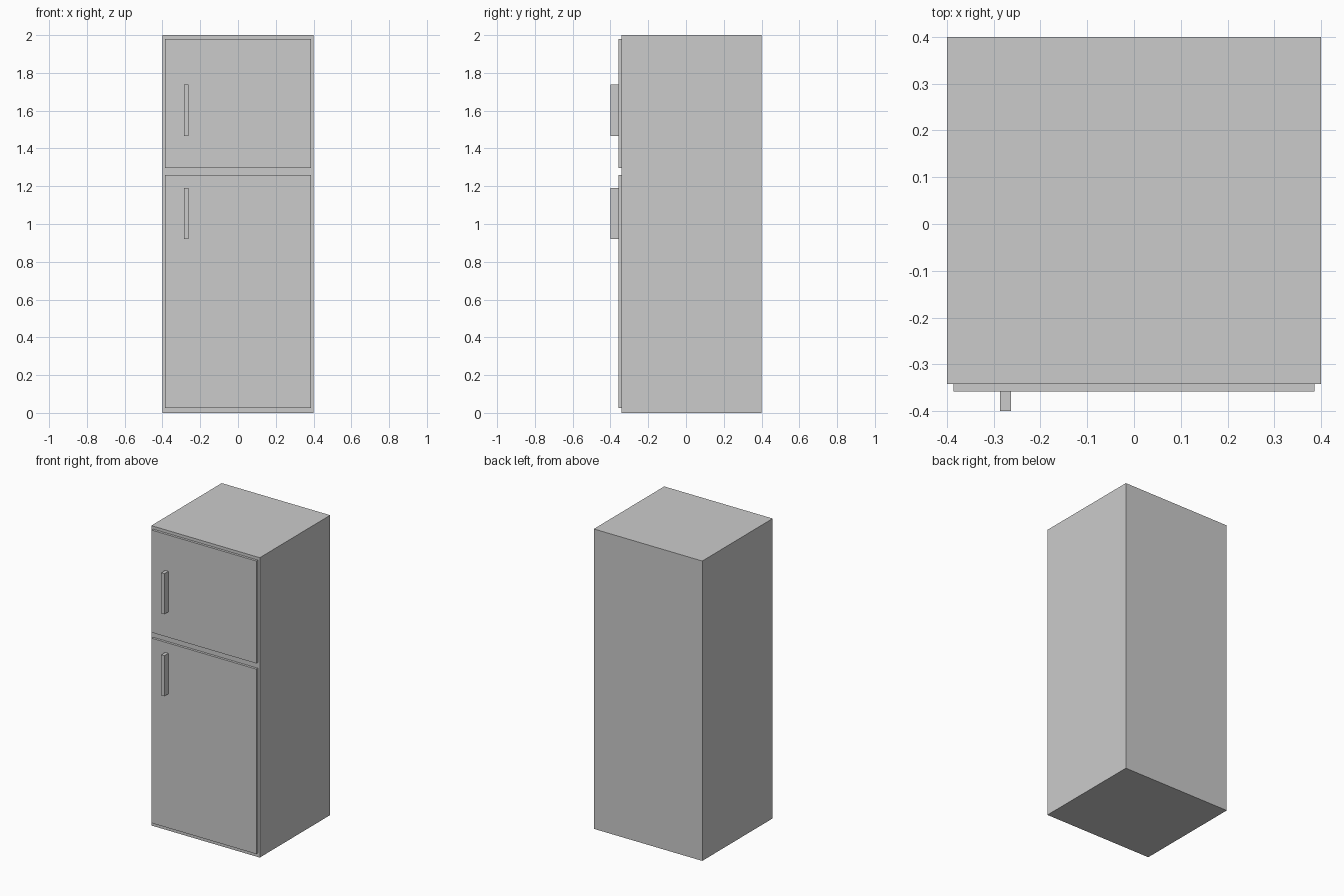
import bpy

if "Cube" in bpy.data.objects:
    bpy.data.objects.remove(bpy.data.objects["Cube"])


def box(name, x, y, z):
    """Box from (min, max) ranges on each axis."""
    bpy.ops.mesh.primitive_cube_add(size=1)
    ob = bpy.context.object
    ob.name = ob.data.name = name
    for v in ob.data.vertices:
        for i, (lo, hi) in enumerate((x, y, z)):
            v.co[i] = lo if v.co[i] < 0 else hi
    return ob


BODY_FRONT, DOOR_FRONT = -0.342, -0.358

# Cabinet
box("cabinet", (-0.4, 0.4), (BODY_FRONT, 0.4), (0, 2))

# Doors, each with a bar handle on the left
for part, door_z, handle_z in (
    ("freezer", (1.297, 1.98), (1.467, 1.738)),
    ("fridge", (0.026, 1.259), (0.92, 1.191)),
):
    box(part + "_door", (-0.386, 0.386), (DOOR_FRONT, BODY_FRONT), door_z)
    box(part + "_handle", (-0.287, -0.263), (-0.4, DOOR_FRONT), handle_z)
